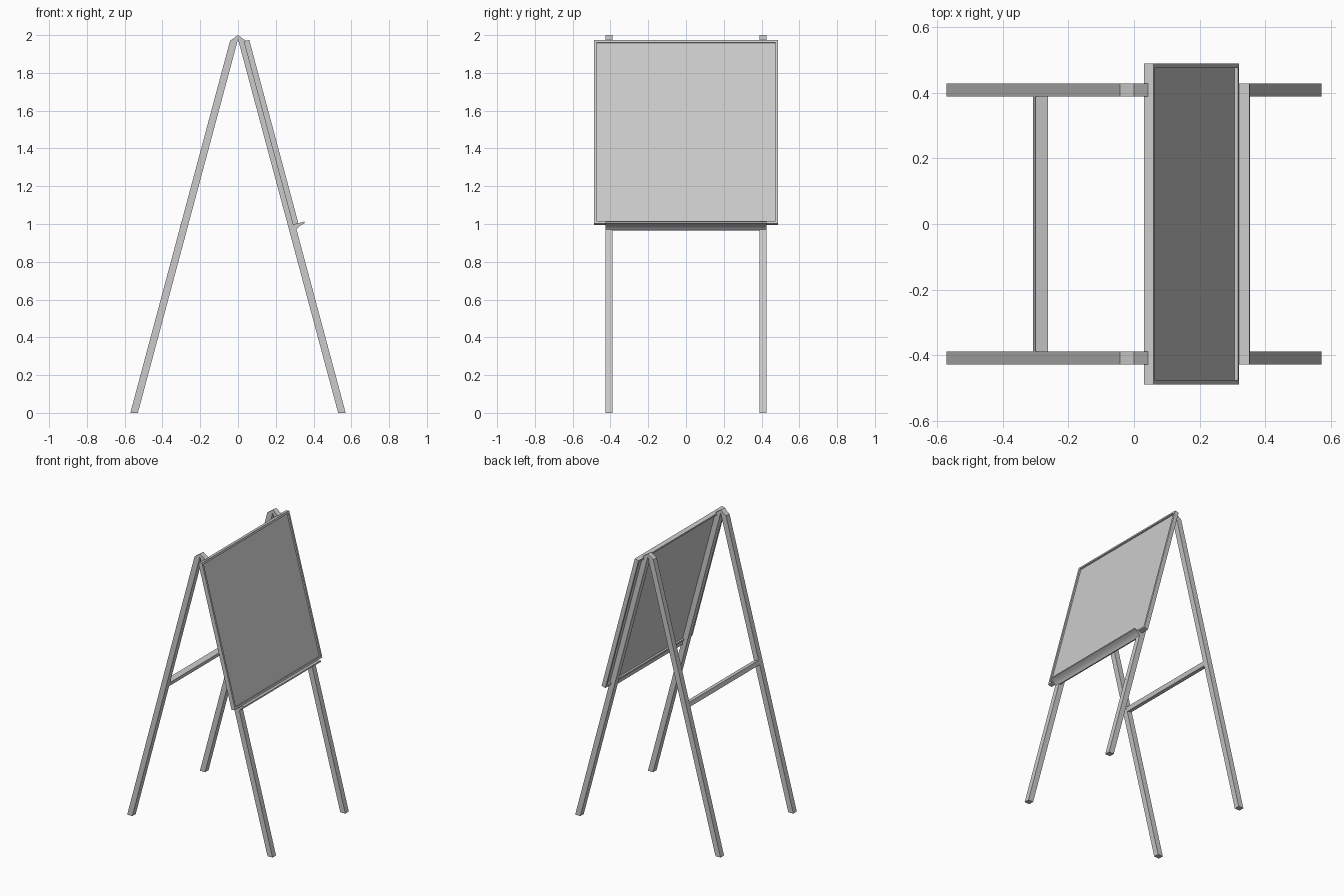
import bpy, bmesh, math
from mathutils import Vector

if "Cube" in bpy.data.objects:
    bpy.data.objects.remove(bpy.data.objects["Cube"])

TILT = math.radians(15)
SLOPE = math.tan(TILT)
LEG_IN, LEG_OUT = 0.388, 0.427      # leg extent across y


def finish(bm, name):
    bmesh.ops.recalc_face_normals(bm, faces=bm.faces[:])
    mesh = bpy.data.meshes.new(name)
    bm.to_mesh(mesh)
    bm.free()
    ob = bpy.data.objects.new(name, mesh)
    bpy.context.collection.objects.link(ob)
    return ob


def prism(name, profile, y0, y1):
    """Extrude an x-z profile from y0 to y1."""
    bm = bmesh.new()
    face = bm.faces.new([bm.verts.new((x, y0, z)) for x, z in profile])
    ext = bmesh.ops.extrude_face_region(bm, geom=[face])
    verts = [v for v in ext["geom"] if isinstance(v, bmesh.types.BMVert)]
    bmesh.ops.translate(bm, verts=verts, vec=(0, y1 - y0, 0))
    return finish(bm, name)


def box(bm, size, offset):
    verts = bmesh.ops.create_cube(bm, size=1)["verts"]
    for v in verts:
        v.co = Vector([v.co[i] * size[i] + offset[i] for i in range(3)])


# A-shaped leg pairs, joined at a peaked top
foot_out, foot_in = 0.57, 0.53
right = [(foot_in, 0), (foot_out, 0), (foot_out - 1.97 * SLOPE, 1.97)]
peak = [(0, 2.0)]
left = [(-x, z) for x, z in reversed(right)]
crotch = [(0, foot_in / SLOPE)]
for side, name in ((-1, "leg_pair_front"), (1, "leg_pair_back")):
    prism(name, right + peak + left + crotch, side * LEG_IN, side * LEG_OUT)

# Crossbar between the rear legs
bm = bmesh.new()
box(bm, (0.039, 2 * LEG_IN, 0.03), (0, 0, 0))
bar = finish(bm, "rear_crossbar")
bar.location = (-0.284, 0, 0.995)
bar.rotation_euler = (0, TILT, 0)

# Board with a raised frame around recessed panels on both sides
bm = bmesh.new()
box(bm, (0.03, 0.976, 1.006), (0.015, 0, 0.503))
bm.normal_update()
sides = [f for f in bm.faces if abs(f.normal.x) > 0.9]
bmesh.ops.inset_individual(bm, faces=sides, thickness=0.02)
for f in sides:
    bm.normal_update()
    n = f.normal.copy()
    new = bmesh.ops.extrude_discrete_faces(bm, faces=[f])["faces"]
    bmesh.ops.translate(bm, verts=new[0].verts[:], vec=n * -0.011)
board = finish(bm, "framed_board")
board.location = (0.291, 0, 0.995)
board.rotation_euler = (0, -TILT, 0)

# Ledge below the board with a hollow curved underside
p0, p1, p2 = Vector((0.307, 0.967)), Vector((0.318, 0.988)), Vector((0.353, 1.004))
curve = [p0 * (1 - t) ** 2 + p1 * 2 * t * (1 - t) + p2 * t * t
         for t in [i / 8 for i in range(9)]]
ledge = prism("tray_ledge", [(0.298, 0.997), (0.299, 0.966)] +
              [tuple(p) for p in curve] + [(0.351, 1.013), (0.312, 1.002)],
              -LEG_OUT, LEG_OUT)
bpy.context.view_layer.objects.active = ledge
ledge.select_set(True)
bpy.ops.object.shade_smooth_by_angle(angle=math.radians(30))
